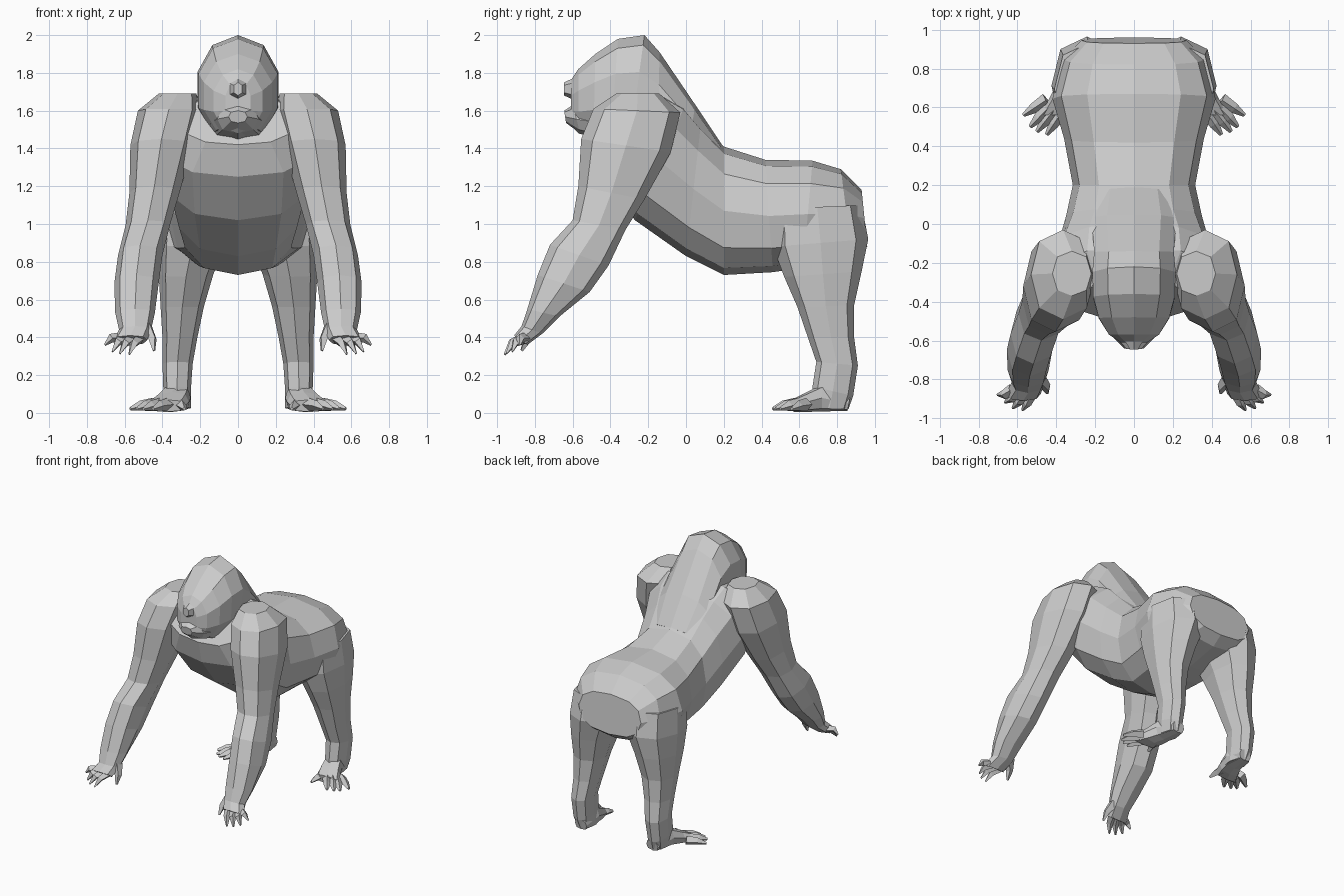
import bpy, bmesh
from math import sin, cos, pi
from mathutils import Vector


def make_object(name, bm):
    bmesh.ops.recalc_face_normals(bm, faces=bm.faces)
    mesh = bpy.data.meshes.new(name)
    bm.to_mesh(mesh)
    bm.free()
    obj = bpy.data.objects.new(name, mesh)
    bpy.context.collection.objects.link(obj)
    return obj


def power(v, e):
    return (1 if v > 0 else -1) * abs(v) ** e if abs(v) > 1e-6 else 0.0


def add_loft(bm, rings, sides, square=0.85, sx=1):
    """Each ring: two opposite side-view points (y1,z1,y2,z2) and x range (x0,x1)."""
    loops = []
    for y1, z1, y2, z2, x0, x1 in rings:
        c = Vector((0, (y1 + y2) / 2, (z1 + z2) / 2))
        a = Vector((0, (y1 - y2) / 2, (z1 - z2) / 2))
        loop = []
        for i in range(sides):
            t = 2 * pi * i / sides
            p = c + a * power(cos(t), square)
            p.x = sx * ((x0 + x1) / 2 + (x1 - x0) / 2 * power(sin(t), square))
            loop.append(bm.verts.new(p))
        loops.append(loop)
    for u, v in zip(loops, loops[1:]):
        for i in range(sides):
            j = (i + 1) % sides
            bm.faces.new((u[i], u[j], v[j], v[i]))
    bm.faces.new(loops[0])
    bm.faces.new(loops[-1])


def add_digit(bm, points, radii, sx):
    """Bent, tapering finger or toe with four sides."""
    pts = [Vector((p[0] * sx, p[1], p[2])) for p in points]
    loops = []
    d = (pts[-1] - pts[0]).normalized()
    u = d.cross(Vector((0, 0, 1))).normalized()
    w = u.cross(d)
    for p, r in zip(pts, radii):
        loops.append([bm.verts.new(p + (u * cos(k * pi / 2) + w * sin(k * pi / 2)) * r)
                      for k in range(4)])
    for a, b in zip(loops, loops[1:]):
        for i in range(4):
            bm.faces.new((a[i], a[(i + 1) % 4], b[(i + 1) % 4], b[i]))
    bm.faces.new(loops[0])
    bm.faces.new(loops[-1])


def centred(rows):
    return [(*r[:4], -r[4], r[4]) for r in rows]


# Torso from rump to upper chest
bm = bmesh.new()
add_loft(bm, centred([
    (0.93, 1.18, 0.96, 0.88, 0.27), (0.82, 1.29, 0.88, 0.82, 0.37),
    (0.67, 1.335, 0.62, 0.77, 0.42), (0.42, 1.34, 0.46, 0.745, 0.36),
    (0.20, 1.41, 0.20, 0.73, 0.315), (0.08, 1.54, 0.00, 0.83, 0.35),
    (0.00, 1.64, -0.27, 1.02, 0.40), (-0.12, 1.70, -0.45, 1.25, 0.42),
    (-0.30, 1.68, -0.49, 1.42, 0.30)]), 12, 0.8)
make_object("torso", bm)

# Head running back into the crest and nape
bm = bmesh.new()
add_loft(bm, centred([
    (-0.61, 1.76, -0.61, 1.52, 0.07), (-0.57, 1.82, -0.57, 1.48, 0.135),
    (-0.48, 1.90, -0.49, 1.455, 0.19), (-0.36, 1.98, -0.40, 1.43, 0.22),
    (-0.22, 2.00, -0.30, 1.42, 0.225), (-0.14, 1.91, -0.15, 1.40, 0.215),
    (0.05, 1.63, 0.00, 1.35, 0.23), (0.19, 1.42, 0.10, 1.30, 0.20)]), 10, 0.95)
make_object("head", bm)

# Nose and lower jaw
bm = bmesh.new()
add_loft(bm, centred([
    (-0.645, 1.75, -0.645, 1.68, 0.025), (-0.58, 1.78, -0.58, 1.65, 0.065)]), 6)
make_object("nose", bm)
bm = bmesh.new()
add_loft(bm, centred([
    (-0.645, 1.60, -0.635, 1.535, 0.05), (-0.60, 1.63, -0.56, 1.48, 0.11),
    (-0.45, 1.62, -0.45, 1.45, 0.15)]), 8)
make_object("jaw", bm)

# Limb sections, front point, back point and x range
ARM = [
    (-0.37, 1.69, -0.14, 1.69, 0.22, 0.42), (-0.49, 1.61, -0.03, 1.59, 0.20, 0.53),
    (-0.555, 1.45, -0.08, 1.38, 0.24, 0.57), (-0.57, 1.20, -0.22, 1.13, 0.31, 0.575),
    (-0.60, 1.02, -0.32, 0.97, 0.36, 0.595), (-0.72, 0.89, -0.41, 0.78, 0.40, 0.635),
    (-0.785, 0.73, -0.51, 0.64, 0.42, 0.655), (-0.84, 0.55, -0.67, 0.51, 0.44, 0.65),
    (-0.87, 0.46, -0.76, 0.42, 0.46, 0.63), (-0.91, 0.41, -0.84, 0.36, 0.48, 0.66)]
LEG = [
    (0.46, 1.08, 0.93, 1.10, 0.06, 0.41), (0.46, 0.88, 0.965, 0.92, 0.06, 0.425),
    (0.52, 0.72, 0.93, 0.75, 0.13, 0.42), (0.59, 0.56, 0.89, 0.57, 0.18, 0.41),
    (0.645, 0.40, 0.89, 0.40, 0.215, 0.40), (0.69, 0.27, 0.91, 0.25, 0.24, 0.40),
    (0.67, 0.14, 0.885, 0.09, 0.25, 0.395), (0.66, 0.03, 0.86, 0.02, 0.25, 0.38)]
FOOT = [
    (0.87, 0.09, 0.855, 0.01, 0.26, 0.36), (0.72, 0.15, 0.72, 0.008, 0.25, 0.40),
    (0.64, 0.11, 0.64, 0.005, 0.26, 0.44), (0.56, 0.07, 0.57, 0.005, 0.28, 0.49)]

for side, sx in (("right", 1), ("left", -1)):
    # Arm
    bm = bmesh.new()
    add_loft(bm, ARM, 8, 0.85, sx)
    make_object(side + "_arm", bm)

    # Fingers and thumb
    bm = bmesh.new()
    for bx, tx, ty, tz in ((0.52, 0.575, -0.96, 0.31), (0.56, 0.625, -0.95, 0.315),
                           (0.60, 0.665, -0.92, 0.325), (0.63, 0.705, -0.88, 0.36)):
        base = Vector((bx, -0.855, 0.395))
        tip = Vector((tx, ty, tz))
        mid = base.lerp(tip, 0.55) + Vector((0, -0.01, 0.02))
        add_digit(bm, (base, mid, tip), (0.032, 0.024, 0.006), sx)
    add_digit(bm, ((0.49, -0.80, 0.46), (0.452, -0.84, 0.39), (0.445, -0.87, 0.33)),
              (0.04, 0.025, 0.008), sx)
    make_object(side + "_fingers", bm)

    # Leg
    bm = bmesh.new()
    add_loft(bm, LEG, 8, 0.85, sx)
    make_object(side + "_leg", bm)

    # Foot with toes
    bm = bmesh.new()
    add_loft(bm, FOOT, 8, 0.7, sx)
    make_object(side + "_foot", bm)
    bm = bmesh.new()
    for bx, by, tx, ty in ((0.37, 0.58, 0.45, 0.46), (0.41, 0.59, 0.50, 0.475),
                           (0.44, 0.60, 0.535, 0.50), (0.45, 0.64, 0.57, 0.56),
                           (0.31, 0.62, 0.285, 0.50)):
        base = Vector((bx, by, 0.045))
        tip = Vector((tx, ty, 0.022))
        mid = base.lerp(tip, 0.55) + Vector((0, 0, 0.006))
        add_digit(bm, (base, mid, tip), (0.035, 0.027, 0.01), sx)
    make_object(side + "_toes", bm)
